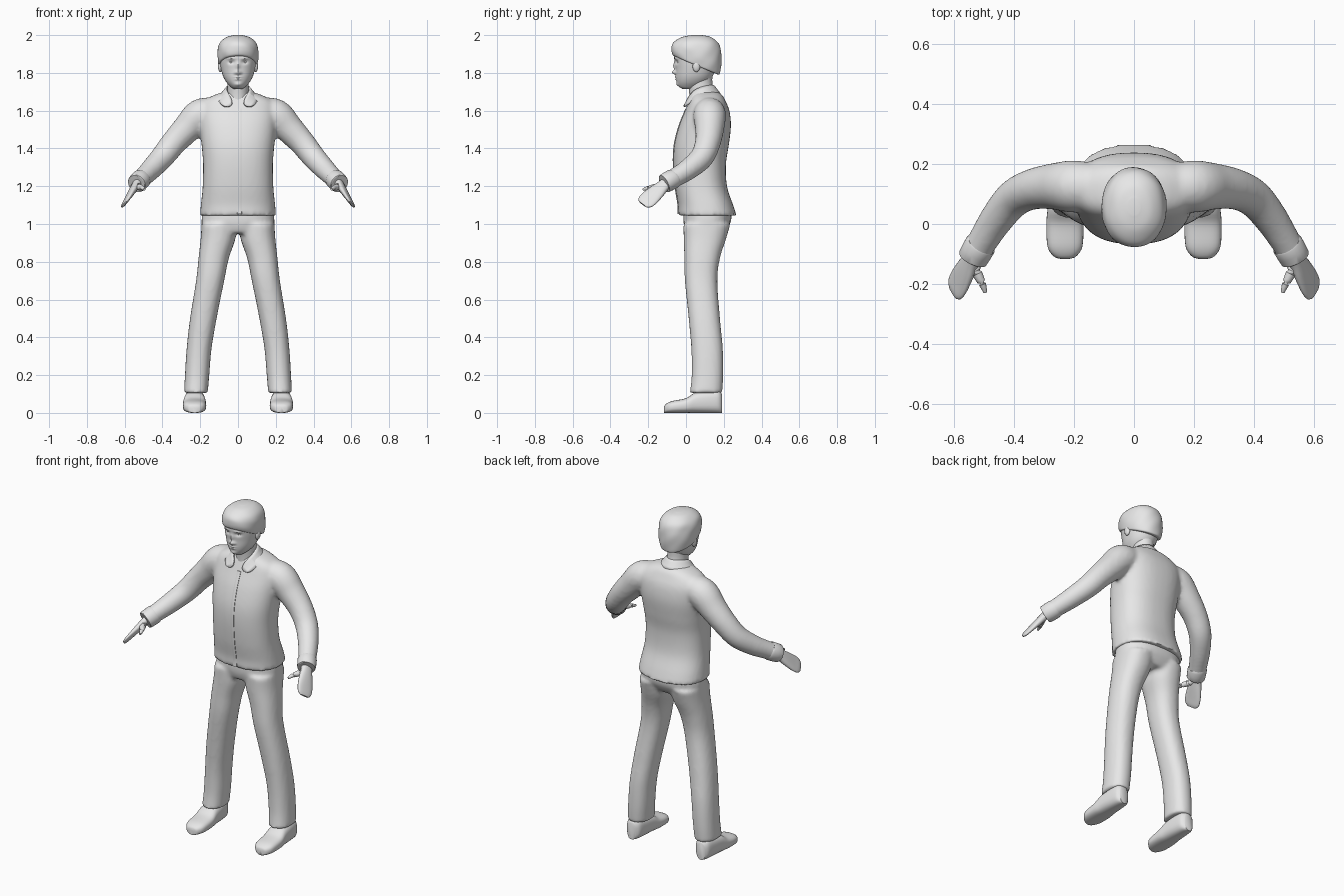
import bpy, bmesh, math
from mathutils import Vector

if "Cube" in bpy.data.objects:
    bpy.data.objects.remove(bpy.data.objects["Cube"])

grey = bpy.data.materials.new("plain_grey")
grey.diffuse_color = (0.8, 0.8, 0.8, 1)
grey.use_nodes = True
grey.node_tree.nodes["Principled BSDF"].inputs["Base Color"].default_value = grey.diffuse_color
X, Y, Z = Vector((1, 0, 0)), Vector((0, 1, 0)), Vector((0, 0, 1))


def smooth(table, k=5):
    """Catmull-Rom interpolation of a table of section parameters."""
    out, n = [], len(table)
    for i in range(n - 1):
        p = [table[max(0, min(n - 1, j))] for j in (i - 1, i, i + 1, i + 2)]
        for s in range(k):
            t = s / k
            out.append([0.5 * (2 * b + (c - a) * t + (2 * a - 5 * b + 4 * c - d) * t * t
                        + (3 * b - a - 3 * c + d) * t ** 3) for a, b, c, d in zip(*p)])
    return out + [list(table[-1])]


def ring(c, u, v, ru, rv, n=32, e=2.0):
    """Superellipse section around c in the plane u, v."""
    f = lambda q: math.copysign(abs(q) ** (2 / e), q)
    return [Vector(c) + u * ru * f(math.cos(2 * math.pi * i / n))
            + v * rv * f(math.sin(2 * math.pi * i / n)) for i in range(n)]


def flat_ring(z, x0, x1, y0, y1, n=32, e=2.0):
    return ring(((x0 + x1) / 2, (y0 + y1) / 2, z), X, Y, (x1 - x0) / 2, (y1 - y0) / 2, n, e)


def tube(path, k=5, n=24):
    """Round sections along a path of (x, y, z, radius)."""
    pts, rings = smooth(path, k), []
    for i, p in enumerate(pts):
        a, b = pts[max(0, i - 1)], pts[min(len(pts) - 1, i + 1)]
        d = (Vector(b[:3]) - Vector(a[:3])).normalized()
        u = d.cross(Y if abs(d.y) < 0.9 else Z).normalized()
        rings.append(ring(p[:3], u, d.cross(u), p[3], p[3], n))
    return rings


def flip(rings):
    return [[Vector((-p.x, p.y, p.z)) for p in r] for r in rings]


def build(name, lofts, voxel=0, iterations=4, mirror=False, angle=50):
    """One object out of closed lofts, optionally fused into one skin."""
    bm = bmesh.new()
    for rings in lofts + ([flip(r) for r in lofts] if mirror else []):
        vs = [[bm.verts.new(p) for p in r] for r in rings]
        n = len(vs[0])
        for a, b in zip(vs, vs[1:]):
            for i in range(n):
                bm.faces.new((a[i], a[(i + 1) % n], b[(i + 1) % n], b[i]))
        bm.faces.new(vs[0])
        bm.faces.new(vs[-1])
    bmesh.ops.recalc_face_normals(bm, faces=bm.faces)
    me = bpy.data.meshes.new(name)
    bm.to_mesh(me)
    bm.free()
    return finish(name, me, voxel, iterations, angle)


def finish(name, me, voxel=0, iterations=0, angle=50):
    ob = bpy.data.objects.new(name, me)
    bpy.context.collection.objects.link(ob)
    me.materials.append(grey)
    if voxel:
        m = ob.modifiers.new("fuse", 'REMESH')
        m.mode, m.voxel_size, m.use_smooth_shade = 'VOXEL', voxel, True
        m = ob.modifiers.new("soften", 'SMOOTH')
        m.factor, m.iterations = 0.5, iterations
    bpy.ops.object.select_all(action='DESELECT')
    ob.select_set(True)
    bpy.context.view_layer.objects.active = ob
    if voxel:
        for p in me.polygons:
            p.use_smooth = True
    else:
        bpy.ops.object.shade_smooth_by_angle(angle=math.radians(angle))
    return ob


# jacket: body and both sleeves fused (z, half width, front, back)
body = smooth([(1.045, .202, -.042, .268), (1.10, .197, -.042, .25), (1.20, .187, -.058, .217),
               (1.32, .185, -.067, .212), (1.42, .193, -.062, .227), (1.52, .203, -.037, .238),
               (1.60, .205, -.005, .23), (1.65, .185, .015, .21), (1.685, .12, .03, .19),
               (1.70, .07, .05, .165)])
torso = [flat_ring(z, -r, r, f, b, 40, 2.4) for z, r, f, b in body]
sleeve = tube([(.12, .125, 1.595, .075), (.20, .125, 1.575, .087), (.27, .125, 1.505, .077),
               (.34, .115, 1.43, .068), (.40, .085, 1.355, .063), (.455, .02, 1.295, .057),
               (.50, -.05, 1.25, .051), (.53, -.10, 1.222, .049)])
build("jacket", [torso, sleeve, flip(sleeve)], .011, 6)

# cuffs and front placket
build("cuffs", [tube([(.508, -.065, 1.242, .049), (.512, -.071, 1.238, .053),
                      (.536, -.112, 1.215, .051), (.537, -.114, 1.214, .046)], 2)], mirror=True, angle=30)
build("placket", [[ring((.008, f + .002, z), X, Y, .012, .005, 12, 4)
                   for z, r, f, b in body if 1.05 < z < 1.62]], angle=30)

# collar: folded sheet of (inner edge, outer edge) pairs, right half mirrored
pairs = [((0, .165, 1.735), (0, .205, 1.695)), ((.065, .10, 1.732), (.108, .125, 1.678)),
         ((.06, .03, 1.705), (.108, .03, 1.655)), ((.012, -.004, 1.63), (.075, -.018, 1.612))]
bm = bmesh.new()
vs = [[bm.verts.new(p) for p in q] for q in pairs]
for a, b in zip(vs, vs[1:]):
    bm.faces.new((a[0], a[1], b[1], b[0]))
me = bpy.data.meshes.new("collar")
bm.to_mesh(me)
bm.free()
collar = finish("collar", me)
collar.modifiers.new("mirror", 'MIRROR').merge_threshold = .001
m = collar.modifiers.new("round", 'SUBSURF')
m.levels = m.render_levels = 2
m = collar.modifiers.new("cloth", 'SOLIDIFY')
m.thickness, m.offset = .01, 0

# trousers: hips and both legs fused (z, inner x, outer x, front, back)
leg = [flat_ring(*p, 32, 2.3) for p in smooth([
    (.105, .16, .286, .02, .192), (.20, .152, .281, .03, .197), (.34, .14, .272, .028, .195),
    (.50, .113, .254, .014, .18), (.70, .073, .222, -.006, .166), (.82, .048, .209, -.009, .18),
    (.92, .014, .198, -.012, .212), (1.0, .01, .193, -.014, .235)])]
hips = [flat_ring(z, -r, r, f, b, 40, 2.4) for z, r, f, b in smooth([
    (.95, .165, .005, .20), (.98, .185, -.008, .222), (1.02, .193, -.014, .24), (1.07, .188, -.012, .24)])]
build("trousers", [hips, leg, flip(leg)], .011, 5)

# shoes: sections along the foot (y, inner x, outer x, top)
shoe = [ring(((a + b) / 2, y, t / 2), X, Z, (b - a) / 2, t / 2, 28, 2.7) for y, a, b, t in smooth([
    (-.116, .215, .245, .03), (-.108, .193, .267, .046), (-.075, .172, .288, .062), (0, .168, .292, .078),
    (.05, .172, .288, .108), (.12, .178, .282, .12), (.17, .186, .274, .12), (.19, .205, .258, .10)])]
build("shoes", [shoe], mirror=True)

# hands: flat palm with joined fingers, plus a thumb
wrist, tip = Vector((.525, -.09, 1.23)), Vector((.598, -.22, 1.112))
along = (tip - wrist).normalized()
wide = Vector((.035, .095, -.04))
wide = (wide - along * wide.dot(along)).normalized()
palm = [ring(wrist.lerp(tip, t), wide, along.cross(wide), w, h, 20, 2.4) for t, w, h in smooth([
    (0, .03, .024), (.25, .035, .021), (.5, .044, .018), (.8, .05, .013), (.98, .045, .01), (1.07, .028, .005)])]
thumb = tube([(.54, -.125, 1.20, .017), (.522, -.165, 1.195, .017), (.505, -.2, 1.19, .012),
              (.495, -.228, 1.183, .006)], 4, 14)
build("hands", [palm, thumb], mirror=True)

# neck
build("neck", [[flat_ring(z, -r, r, f, b) for z, r, f, b in smooth([
    (1.60, .06, .02, .16), (1.68, .058, .018, .155), (1.74, .056, .012, .14), (1.80, .058, .01, .14)])]])

# head: sections, with gaussian bumps for the face (x, z, amount, width, height)
head = [flat_ring(z, -r, r, f, b, 72, 2.1) for z, r, f, b in smooth([
    (1.716, .025, -.02, .05), (1.727, .04, -.036, .08), (1.75, .061, -.048, .115), (1.78, .078, -.053, .14),
    (1.82, .09, -.055, .158), (1.86, .097, -.06, .17), (1.90, .10, -.063, .176), (1.94, .097, -.055, .174),
    (1.975, .075, -.03, .145), (1.99, .03, .02, .10)], 8)]
bumps = [(0, 1.803, .02, .012, .011), (0, 1.835, .011, .009, .02), (0, 1.778, .007, .018, .004),
         (0, 1.766, .007, .015, .004), (0, 1.738, .007, .02, .01)]
for s in (-1, 1):
    bumps += [(s * .035, 1.857, -.011, .015, .01), (s * .036, 1.876, .005, .02, .005),
              (s * .015, 1.80, .006, .006, .006)]
for r in head:
    for p in r:
        if p.y < .04:
            p.y -= sum(a * math.exp(-((p.x - x) / w) ** 2 - ((p.z - z) / h) ** 2) for x, z, a, w, h in bumps)
build("head", [head])


def ball(name, c, size):
    arcs = [math.pi * (i + .2) / 12.4 for i in range(13)]
    lofts = [[ring((c[0], c[1], c[2] - size[2] * math.cos(a)), X, Y, size[0] * math.sin(a),
                   size[1] * math.sin(a), 16) for a in arcs]]
    build(name, lofts, mirror=True)


# eyes and ears
ball("eyes", (.035, -.034, 1.858), (.013, .012, .008))
ball("ears", (.094, .055, 1.835), (.012, .02, .03))

# hair: tilted sections so the hairline drops to the nape (z, tilt, half width, front, back)
hair = []
for z, t, r, f, b in smooth([
        (1.84, -.42, .096, -.062, .168), (1.848, -.40, .103, -.073, .18), (1.885, -.28, .108, -.077, .187),
        (1.93, -.15, .106, -.073, .187), (1.965, -.05, .092, -.055, .17), (1.99, 0, .06, -.02, .13),
        (2.0, 0, .02, .03, .085)], 6):
    sec = flat_ring(z, -r, r, f, b, 64, 2.1)
    for p in sec:
        p.z += t * (p.y - (f + b) / 2)
        wave = 1 + .012 * math.sin(45 * p.x + 60 * p.z) * math.sin(50 * p.y + 1)
        p.x *= wave
        p.y = .055 + (p.y - .055) * wave
    hair.append(sec)
build("hair", [hair])
